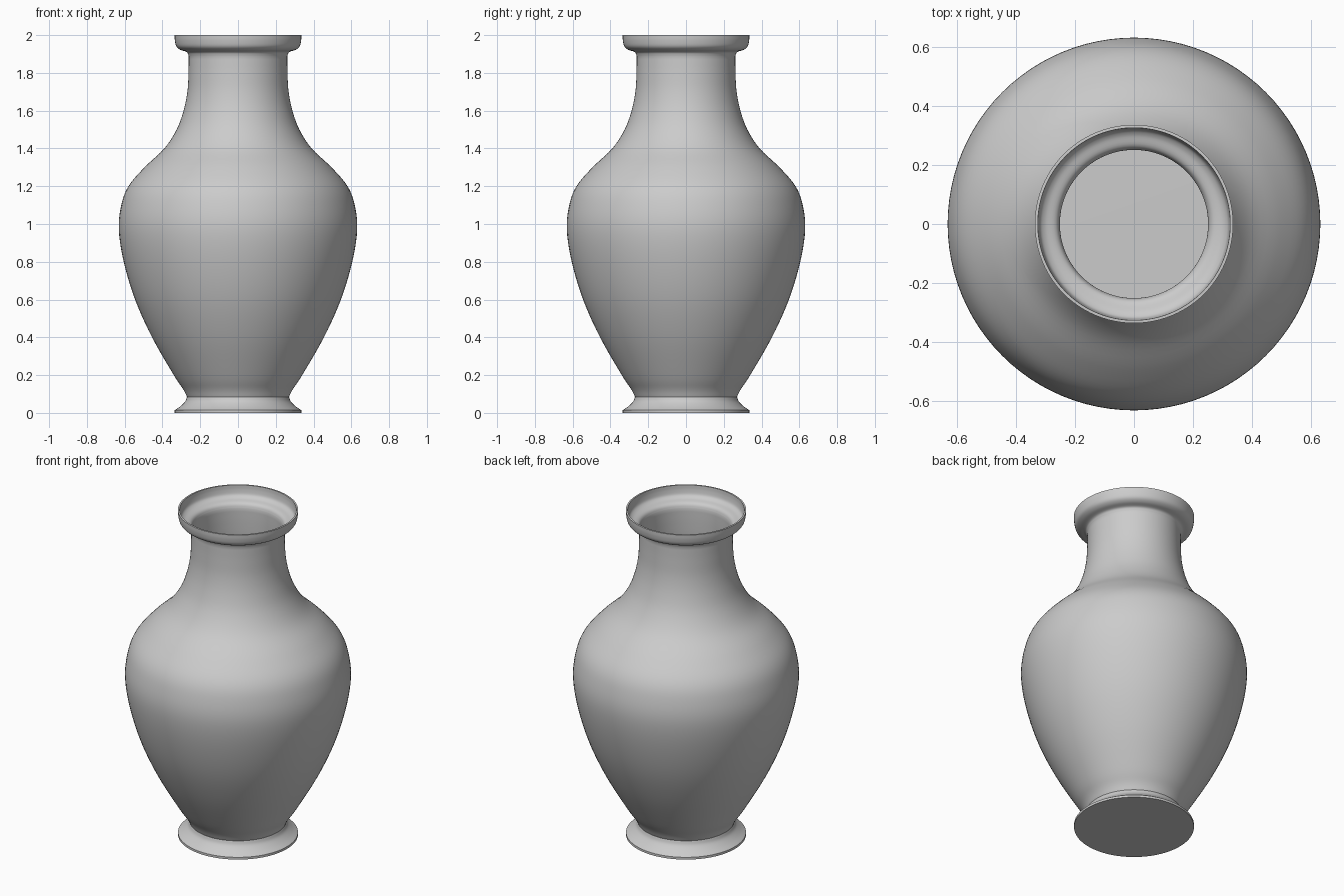
import bpy, bmesh, math
from mathutils import Vector

cube = bpy.data.objects.get("Cube")
if cube:
    bpy.data.objects.remove(cube, do_unlink=True)

SEGMENTS = 96
WALL = 0.01

clay = bpy.data.materials.new("pale grey clay")
clay.use_nodes = True
grey = (0.6, 0.6, 0.6, 1)
clay.diffuse_color = grey
clay.node_tree.nodes["Principled BSDF"].inputs["Base Color"].default_value = grey


def smooth_path(points, steps=5):
    """Catmull-Rom curve through (radius, height) points."""
    pts = [Vector((r, 0, z)) for r, z in points]
    pts = [2 * pts[0] - pts[1]] + pts + [2 * pts[-1] - pts[-2]]
    path = []
    for a, b, c, d in zip(pts, pts[1:], pts[2:], pts[3:]):
        for i in range(steps):
            t = i / steps
            path.append(0.5 * (2 * b + (c - a) * t + (2 * a - 5 * b + 4 * c - d) * t ** 2
                               + (3 * b - a - 3 * c + d) * t ** 3))
    return path + [pts[-2]]


# Outer profile: base, flared foot, body, neck and rolled lip
base = [Vector((0, 0, 0)), Vector((0.335, 0, 0))]
foot = smooth_path([(0.335, 0.014), (0.305, 0.035), (0.28, 0.06), (0.27, 0.085)])
body = smooth_path([(0.27, 0.085), (0.29, 0.125), (0.34, 0.2), (0.455, 0.4), (0.545, 0.6),
                    (0.605, 0.8), (0.631, 0.97), (0.618, 1.1), (0.58, 1.2), (0.495, 1.3),
                    (0.39, 1.4), (0.325, 1.5), (0.288, 1.6), (0.268, 1.7),
                    (0.262, 1.8), (0.261, 1.89)])
lip = smooth_path([(0.261, 1.89), (0.271, 1.91), (0.305, 1.922),
                   (0.326, 1.94), (0.334, 1.97), (0.336, 2.0)])
profile = base + foot + body[1:] + lip[1:]

# Spin the profile into a closed shell
bm = bmesh.new()
verts = [bm.verts.new(p) for p in profile]
edges = [bm.edges.new(pair) for pair in zip(verts, verts[1:])]
bmesh.ops.spin(bm, geom=verts + edges, cent=(0, 0, 0), axis=(0, 0, 1),
               angle=math.tau, steps=SEGMENTS, use_merge=True)
bmesh.ops.remove_doubles(bm, verts=bm.verts, dist=0.0001)
bmesh.ops.recalc_face_normals(bm, faces=bm.faces)
# Make the outside face outward, judged by the base
low = min(bm.faces, key=lambda f: f.calc_center_median().z)
if low.normal.z > 0:
    bmesh.ops.reverse_faces(bm, faces=bm.faces)

mesh = bpy.data.meshes.new("vase")
bm.to_mesh(mesh)
bm.free()
mesh.materials.append(clay)
vase = bpy.data.objects.new("vase", mesh)
bpy.context.collection.objects.link(vase)

bpy.ops.object.select_all(action="DESELECT")
vase.select_set(True)
bpy.context.view_layer.objects.active = vase
bpy.ops.object.shade_smooth_by_angle(angle=math.radians(40))

# Thin wall, thickened inward
wall = vase.modifiers.new("wall", "SOLIDIFY")
wall.thickness = WALL
wall.offset = -1
bpy.ops.object.modifier_apply(modifier=wall.name)
bpy.ops.object.shade_smooth_by_angle(angle=math.radians(40))
